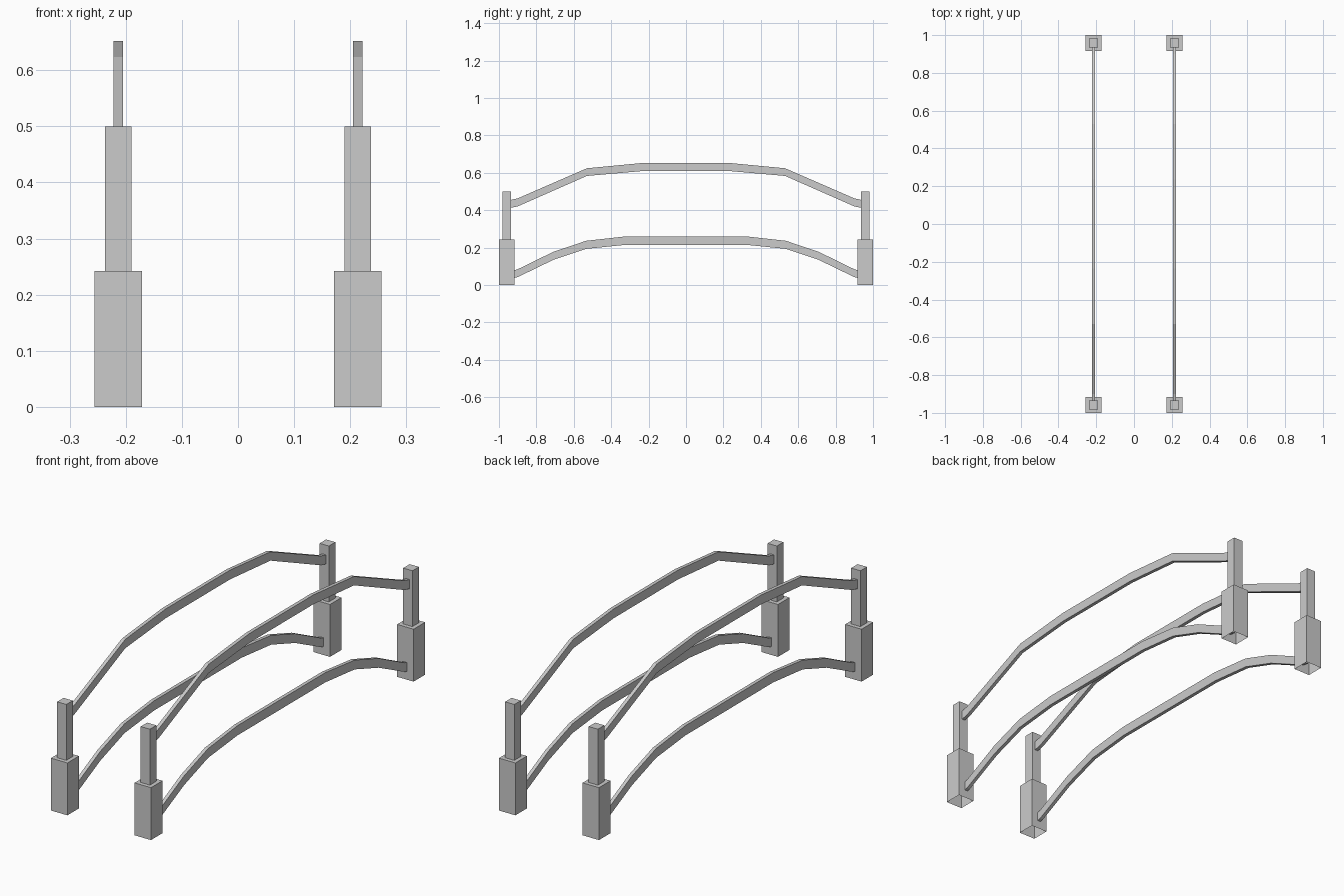
import bpy, bmesh

if "Cube" in bpy.data.objects:
    bpy.data.objects.remove(bpy.data.objects["Cube"])

X = 0.2135   # side offset of posts and rails
Y = 0.958    # end offset of posts


def finish(name, bm):
    bmesh.ops.recalc_face_normals(bm, faces=bm.faces)
    me = bpy.data.meshes.new(name)
    bm.to_mesh(me)
    bm.free()
    bpy.context.collection.objects.link(bpy.data.objects.new(name, me))


def box(name, x, y, w, z0, z1):
    # square box, open underneath
    bm = bmesh.new()
    h = w / 2
    cs = [(x - h, y - h), (x + h, y - h), (x + h, y + h), (x - h, y + h)]
    lo = [bm.verts.new((*c, z0)) for c in cs]
    hi = [bm.verts.new((*c, z1)) for c in cs]
    for i in range(4):
        j = (i + 1) % 4
        bm.faces.new((lo[i], lo[j], hi[j], hi[i]))
    bm.faces.new(hi)
    finish(name, bm)


def rail(name, x, half, w=0.0165):
    # half = (y, bottom z, top z) from the post to the middle, mirrored in y
    pts = [(-y, b, t) for y, b, t in half] + [(y, b, t) for y, b, t in reversed(half)]
    bm = bmesh.new()
    rings = [[bm.verts.new((x + s * w / 2, y, z))
              for s, z in ((-1, b), (1, b), (1, t), (-1, t))] for y, b, t in pts]
    for a, c in zip(rings, rings[1:]):
        for i in range(4):
            j = (i + 1) % 4
            bm.faces.new((a[i], a[j], c[j], c[i]))
    bm.faces.new(rings[0])
    bm.faces.new(rings[-1])
    finish(name, bm)


upper = [(0.95, 0.410, 0.452), (0.90, 0.420, 0.463), (0.53, 0.583, 0.624), (0.235, 0.609, 0.652)]
lower = [(0.95, 0.031, 0.070), (0.90, 0.042, 0.084), (0.71, 0.134, 0.177),
         (0.535, 0.193, 0.236), (0.32, 0.215, 0.260)]

for sx, side in ((-1, "left"), (1, "right")):
    # railing bars
    rail(f"upper_rail_{side}", sx * X, upper)
    rail(f"lower_rail_{side}", sx * X, lower)
    for sy, end in ((-1, "front"), (1, "back")):
        # stepped end posts
        box(f"post_base_{side}_{end}", sx * X, sy * Y, 0.084, 0, 0.242)
        box(f"post_top_{side}_{end}", sx * X, sy * Y, 0.047, 0.242, 0.5)
